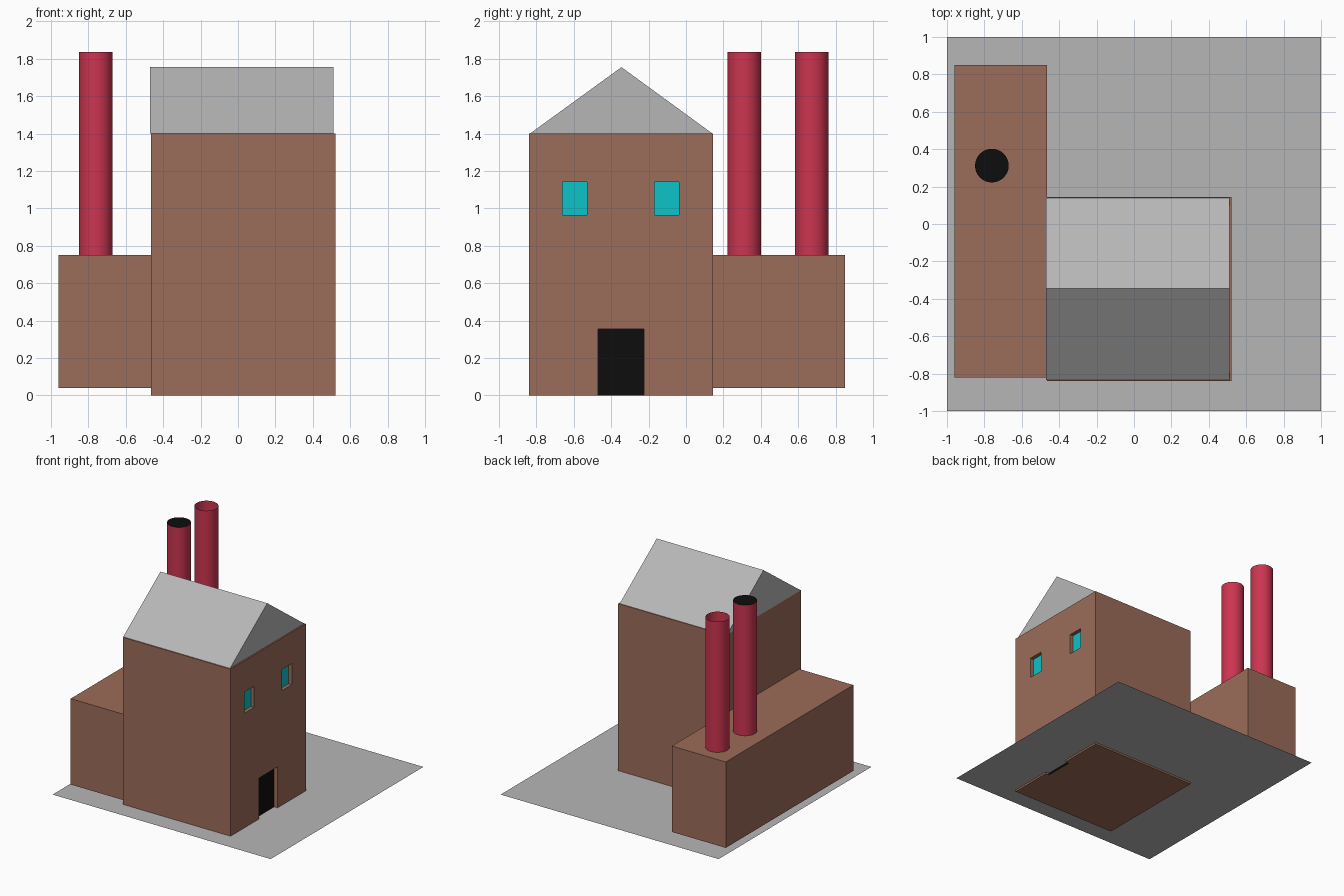
import bpy, bmesh, math
from mathutils import Matrix

if "Cube" in bpy.data.objects:
    bpy.data.objects.remove(bpy.data.objects["Cube"])


def material(name, rgb):
    m = bpy.data.materials.new(name)
    m.diffuse_color = (*rgb, 1)
    m.use_nodes = True
    m.node_tree.nodes["Principled BSDF"].inputs["Base Color"].default_value = m.diffuse_color
    return m


BRICK = material("brown_brick", (0.33, 0.15, 0.10))
GREY = material("concrete_grey", (0.47, 0.47, 0.47))
RED = material("chimney_red", (0.60, 0.035, 0.08))
GLASS = material("window_cyan", (0.004, 0.54, 0.58))
BLACK = material("black", (0.004, 0.004, 0.004))


def finish(name, bm, mat):
    bmesh.ops.recalc_face_normals(bm, faces=bm.faces)
    me = bpy.data.meshes.new(name)
    bm.to_mesh(me)
    bm.free()
    me.materials.append(mat)
    ob = bpy.data.objects.new(name, me)
    bpy.context.collection.objects.link(ob)
    return ob


def box(name, xs, ys, zs, mat):
    bm = bmesh.new()
    bmesh.ops.create_cube(bm, size=1)
    for v in bm.verts:
        v.co = [r[0] if c < 0 else r[1] for c, r in zip(v.co, (xs, ys, zs))]
    return finish(name, bm, mat)


# Ground sheet
bm = bmesh.new()
bmesh.ops.create_grid(bm, x_segments=1, y_segments=1, size=1,
                      matrix=Matrix.Translation((0, 0, 0.015)))
finish("ground_sheet", bm, GREY)

# Tall main block and low annex
X1 = 0.52
main = box("main_block", (-0.465, X1), (-0.84, 0.145), (0, 1.4), BRICK)
box("annex", (-0.96, -0.465), (-0.82, 0.85), (0.04, 0.752), BRICK)

# Recessed door and windows in the right-hand wall
DEPTH = 0.035
openings = [
    ("door", (-0.47, -0.225), (0, 0.355), BLACK),
    ("window_front", (-0.66, -0.53), (0.965, 1.14), GLASS),
    ("window_back", (-0.168, -0.038), (0.965, 1.14), GLASS),
]
for name, ys, zs, mat in openings:
    low = zs[0] if zs[0] > 0 else -0.05
    cutter = box(name + "_cutter", (X1 - DEPTH, X1 + 0.1), ys, (low, zs[1]), BRICK)
    cutter.hide_render = True
    cutter.hide_set(True)
    mod = main.modifiers.new(name, 'BOOLEAN')
    mod.operation = 'DIFFERENCE'
    mod.solver = 'EXACT'
    mod.object = cutter
    box(name, (X1 - DEPTH - 0.002, X1 - DEPTH + 0.004), ys, zs, mat)

# Gable roof: triangular profile swept along x, open underneath
bm = bmesh.new()
profile = [(-0.833, 1.401), (-0.345, 1.755), (0.14, 1.401)]
left, right = [[bm.verts.new((x, y, z)) for y, z in profile] for x in (-0.47, 0.51)]
bm.faces.new(left)
bm.faces.new(right)
for i in range(2):
    bm.faces.new((left[i], left[i + 1], right[i + 1], right[i]))
finish("roof", bm, GREY)

# Open chimney tubes
R, Z0, Z1 = 0.09, 0.75, 1.835
for name, y in (("chimney_front", 0.312), ("chimney_back", 0.672)):
    bm = bmesh.new()
    bmesh.ops.create_cone(bm, cap_ends=False, segments=32, radius1=R, radius2=R,
                          depth=Z1 - Z0,
                          matrix=Matrix.Translation((-0.76, y, (Z0 + Z1) / 2)))
    for f in bm.faces:
        f.smooth = True
    finish(name, bm, RED)

# Black lid on the front chimney only
bm = bmesh.new()
bmesh.ops.create_circle(bm, cap_ends=True, segments=32, radius=R,
                        matrix=Matrix.Translation((-0.76, 0.312, Z1)))
finish("chimney_lid", bm, BLACK)
